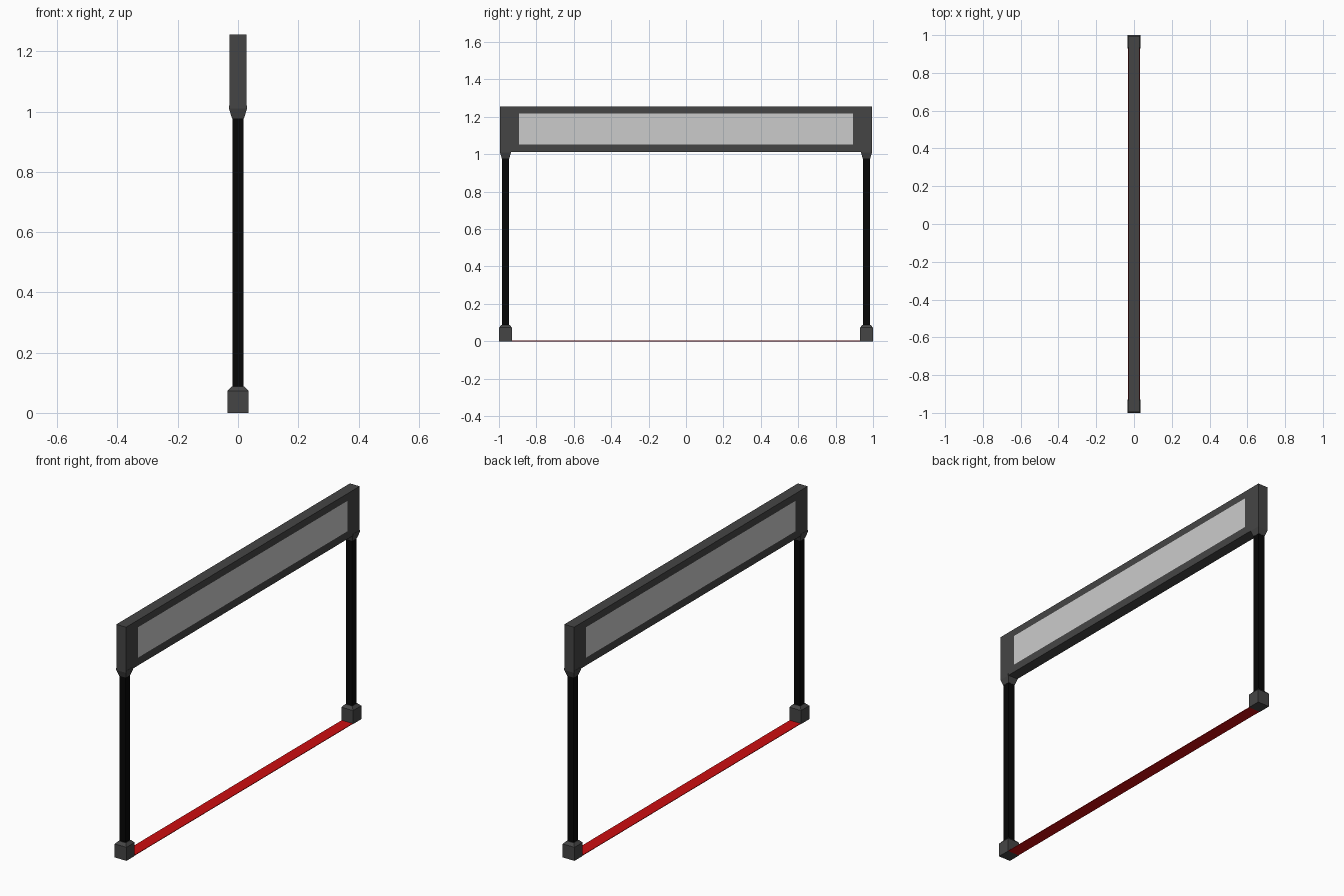
import bpy, bmesh
from mathutils import Vector

cube = bpy.data.objects.get("Cube")
if cube:
    bpy.data.objects.remove(cube, do_unlink=True)


def material(name, rgb):
    m = bpy.data.materials.new(name)
    m.use_nodes = True
    m.diffuse_color = (*rgb, 1)
    m.node_tree.nodes["Principled BSDF"].inputs["Base Color"].default_value = (*rgb, 1)
    return m


GREY = material("dark grey", (0.06, 0.06, 0.06))
BLACK = material("black", (0.002, 0.002, 0.002))
PALE = material("pale grey", (0.6, 0.6, 0.6))
RED = material("red", (0.6, 0.004, 0.005))


def finish(name, bm, *mats):
    bmesh.ops.recalc_face_normals(bm, faces=bm.faces)
    mesh = bpy.data.meshes.new(name)
    bm.to_mesh(mesh)
    bm.free()
    for m in mats:
        mesh.materials.append(m)
    obj = bpy.data.objects.new(name, mesh)
    bpy.context.collection.objects.link(obj)
    return obj


def square_stack(name, y, sections, mat):
    """Square tube through (half width, z) sections, capped at both ends."""
    bm = bmesh.new()
    rings = [[bm.verts.new((sx * h, y + sy * h, z))
              for sx, sy in ((-1, -1), (1, -1), (1, 1), (-1, 1))] for h, z in sections]
    for a, b in zip(rings, rings[1:]):
        for i in range(4):
            j = (i + 1) % 4
            bm.faces.new((a[i], a[j], b[j], b[i]))
    bm.faces.new(rings[0])
    bm.faces.new(rings[-1])
    return finish(name, bm, mat)


def box(bm, size, centre):
    bmesh.ops.create_cube(bm, size=1)
    bmesh.ops.scale(bm, vec=size, verts=bm.verts)
    bmesh.ops.translate(bm, vec=centre, verts=bm.verts)


# Feet, posts and the tapered collars below the beam
POST_Y = 0.965
for side, y in (("front", -POST_Y), ("back", POST_Y)):
    square_stack(side + "_foot", y, [(0.035, 0), (0.035, 0.073), (0.021, 0.088)], GREY)
    square_stack(side + "_post", y, [(0.019, 0.08), (0.019, 0.985)], BLACK)
    square_stack(side + "_collar", y, [(0.02, 0.978), (0.03, 1.01), (0.03, 1.02)], GREY)

# Beam with a pale panel cut into both long sides
Z0, Z1 = 1.011, 1.256
PANEL_Y, PANEL_Z0, PANEL_Z1 = 0.893, 1.053, 1.217
bm = bmesh.new()
box(bm, (0.058, 1.99, Z1 - Z0), (0, 0, (Z0 + Z1) / 2))
for co, no in (((0, -PANEL_Y, 0), (0, 1, 0)), ((0, PANEL_Y, 0), (0, 1, 0)),
               ((0, 0, PANEL_Z0), (0, 0, 1)), ((0, 0, PANEL_Z1), (0, 0, 1))):
    bmesh.ops.bisect_plane(bm, geom=bm.verts[:] + bm.edges[:] + bm.faces[:],
                           plane_co=Vector(co), plane_no=Vector(no))
bm.normal_update()
for f in bm.faces:
    c = f.calc_center_median()
    if abs(f.normal.x) > 0.9 and abs(c.y) < PANEL_Y and PANEL_Z0 < c.z < PANEL_Z1:
        f.material_index = 1
finish("beam", bm, GREY, PALE)

# Thin ground stripe between the feet
bm = bmesh.new()
box(bm, (0.066, 1.862, 0.003), (0, 0, 0.0015))
finish("ground_stripe", bm, RED)
